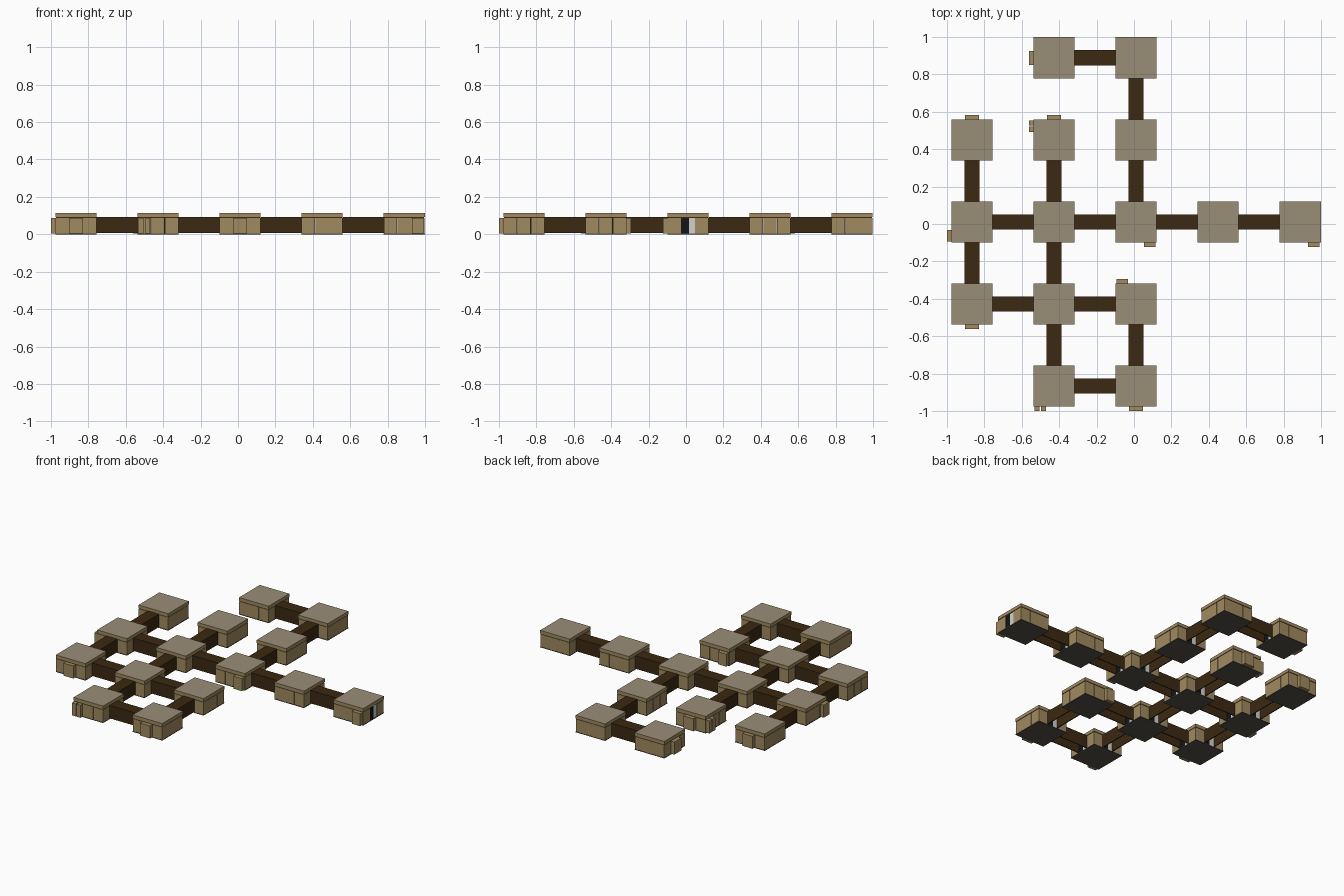
import bpy, bmesh
from mathutils import Matrix, Vector

if "Cube" in bpy.data.objects:
    bpy.data.objects.remove(bpy.data.objects["Cube"])

PITCH, HALF = 0.4385, 0.11
WALL_T, PANEL = 0.012, 0.0733
ZW, ZR, TOP = 0.088, 0.092, 0.114


def material(name, rgb):
    m = bpy.data.materials.new(name)
    m.diffuse_color = (*rgb, 1)
    m.use_nodes = True
    m.node_tree.nodes["Principled BSDF"].inputs["Base Color"].default_value = m.diffuse_color
    return m


STONE = material("roof_stone", (0.32, 0.27, 0.185))
TAN = material("wall_tan", (0.35, 0.255, 0.115))
BROWN = material("corridor_brown", (0.045, 0.022, 0.006))
DARK = material("floor_grey", (0.085, 0.078, 0.062))
BLACK = material("door_black", (0.006, 0.008, 0.008))
WHITE = material("door_white", (0.65, 0.64, 0.6))


def boxes(name, items, mat, at=(0, 0)):
    """One object out of boxes given as (x0, x1, y0, y1, z0, z1)."""
    bm = bmesh.new()
    for x0, x1, y0, y1, z0, z1 in items:
        x0, x1 = sorted((x0, x1))
        y0, y1 = sorted((y0, y1))
        m = Matrix.Translation(((x0 + x1) / 2, (y0 + y1) / 2, (z0 + z1) / 2))
        m = m @ Matrix.Diagonal((x1 - x0, y1 - y0, z1 - z0, 1))
        bmesh.ops.create_cube(bm, size=1, matrix=m)
    me = bpy.data.meshes.new(name)
    bm.to_mesh(me)
    bm.free()
    me.materials.append(mat)
    ob = bpy.data.objects.new(name, me)
    ob.location = (at[0], at[1], 0)
    bpy.context.collection.objects.link(ob)
    return ob


DIRS = {"E": Vector((1, 0)), "N": Vector((0, 1)), "W": Vector((-1, 0)), "S": Vector((0, -1))}


def side_box(side, a0, a1, d0, d1, z0, z1):
    """Box on a room side: a runs along the wall (left to right from outside), d outward."""
    d = DIRS[side]
    t = Vector((-d.y, d.x))
    p, q = t * a0 + d * d0, t * a1 + d * d1
    return (p.x, q.x, p.y, q.y, z0, z1)


def centre(c, r):
    return (-0.866 + PITCH * c, 0.888 - PITCH * r)


# Map: '#' marks a room; rows run from back to front
MAP = [".##..", "###..", "#####", "###..", ".##.."]
# neighbouring rooms without a corridor between them
CLOSED = {((0, 1), (1, 1)), ((1, 1), (2, 1)), ((1, 0), (1, 1)), ((2, 2), (2, 3)),
          ((0, 3), (1, 3))} - {((0, 3), (1, 3))}
rooms = [(c, r) for r, row in enumerate(MAP) for c, ch in enumerate(row) if ch == "#"]
links = []
for c, r in rooms:
    for n in ((c + 1, r), (c, r + 1)):
        if n in rooms and ((c, r), n) not in CLOSED and ((c, r), n) != ((1, 0), (1, 1)):
            links.append(((c, r), n))

# Rooms with wall bumps: side, shift along the world axis, and whether split in two
NICHES = {(1, 0): [("W", 0, 0)], (0, 1): [("N", 0, 0)],
          (1, 1): [("N", 0, 0), ("W", PANEL, 1)], (0, 2): [("W", -PANEL, 0)],
          (0, 3): [("S", 0, 0)], (2, 2): [("S", PANEL, 0)], (4, 2): [("S", PANEL, 0)],
          (2, 3): [("N", -PANEL, 0)], (2, 4): [("S", 0, 0)], (1, 4): [("S", -PANEL, 1)]}

doors = {room: set() for room in rooms}
for a, b in links:
    horizontal = a[1] == b[1]
    doors[a].add("E" if horizontal else "S")
    doors[b].add("W" if horizontal else "N")
doors[(4, 2)].add("E")     # way out

for room in rooms:
    at = centre(*room)
    h = HALF
    boxes("room_floor", [(-h, h, -h, h, 0, 0.005)], DARK, at)
    roof = boxes("room_roof", [(-h, h, -h, h, ZR, TOP)], STONE, at)
    # roof rim matches the walls
    roof.data.materials.append(TAN)
    for p in roof.data.polygons:
        if abs(p.normal.z) < 0.5:
            p.material_index = 1
    inner = h - 0.003
    boxes("roof_seam", [(-inner, inner, -inner, inner, ZW - 0.002, ZR + 0.002)], BROWN, at)
    panels, black, white = [], [], []
    for side in DIRS:
        for k in (-1, 0, 1):
            m = k * PANEL
            if k == 0 and side in doors[room]:
                g = PANEL / 2
                black.append(side_box(side, -g, 0.004, h - 0.008, h - 0.003, 0.005, ZW))
                white.append(side_box(side, 0.004, g, h - 0.008, h - 0.003, 0.005, ZW))
            else:
                g = PANEL / 2 - 0.001
                panels.append(side_box(side, m - g, m + g, h - WALL_T, h - 0.001, 0.005, ZW))
    boxes("wall_panels", panels, TAN, at)
    if black:
        boxes("door_left_half", black, BLACK, at)
        boxes("door_right_half", white, WHITE, at)
    # wall bumps
    bumps = []
    for side, shift, split in NICHES.get(room, []):
        s = shift if side in "ES" else -shift
        g = 0.037 if shift == 0 else 0.031
        spans = [(-g, -0.003), (0.003, g)] if split else [(-g, g)]
        bumps += [side_box(side, s + a, s + b, h - 0.004, h + 0.024, 0.004, ZW) for a, b in spans]
    if bumps:
        boxes("wall_bump", bumps, TAN, at)

# Corridors: two walls and a ceiling, open underneath
for a, b in links:
    (ax, ay), (bx, by) = centre(*a), centre(*b)
    mid = ((ax + bx) / 2, (ay + by) / 2)
    side = "E" if a[1] == b[1] else "N"
    L, w, t = PITCH / 2 - HALF + 0.002, 0.041, 0.006
    boxes("corridor", [side_box(side, -w, -w + t, -L, L, 0.006, 0.092),
                       side_box(side, w - t, w, -L, L, 0.006, 0.092),
                       side_box(side, -w, w, -L, L, 0.087, 0.093)], BROWN, mid)
